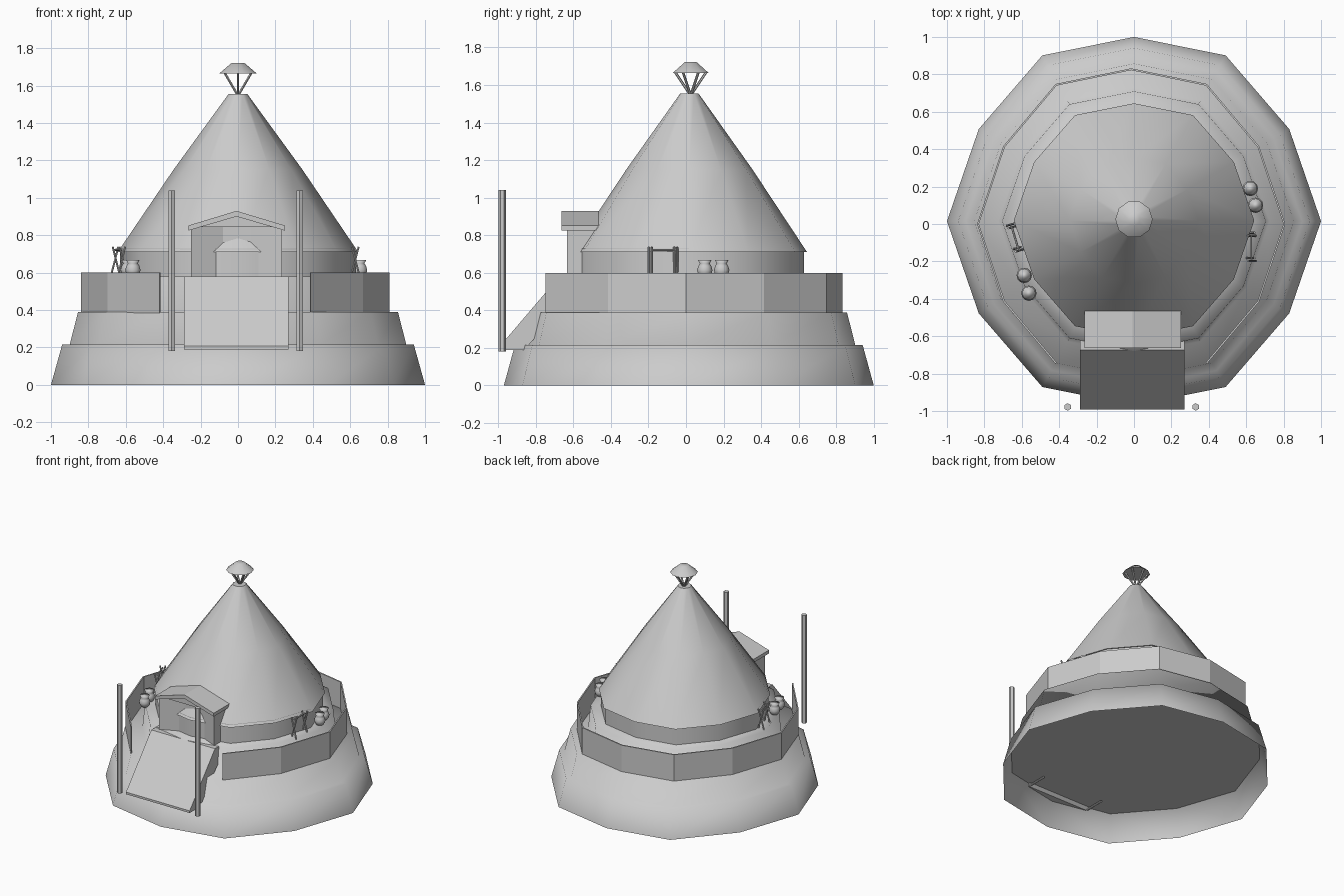
import bpy, bmesh, math
from mathutils import Vector

if "Cube" in bpy.data.objects:
    bpy.data.objects.remove(bpy.data.objects["Cube"])

clay = bpy.data.materials.new("grey_clay")
clay.use_nodes = True
clay.diffuse_color = (0.6, 0.6, 0.6, 1)
clay.node_tree.nodes["Principled BSDF"].inputs["Base Color"].default_value = (0.6, 0.6, 0.6, 1)


def finish(name, bm, smooth=0):
    bmesh.ops.recalc_face_normals(bm, faces=bm.faces[:])
    mesh = bpy.data.meshes.new(name)
    bm.to_mesh(mesh)
    bm.free()
    mesh.materials.append(clay)
    if smooth:
        mesh.polygons.foreach_set("use_smooth", [True] * len(mesh.polygons))
        mesh.set_sharp_from_angle(angle=math.radians(smooth))
    obj = bpy.data.objects.new(name, mesh)
    bpy.context.collection.objects.link(obj)
    return obj


# Twelve-sided plan shared by mound, parapet and roof, mirrored from a quarter
quarter = [(1, 0), (0.83, 0.5), (0.49, 0.9)]
upper = quarter + [(0, 1)] + [(-x, y) for x, y in reversed(quarter)]
plan = upper + [(-x, -y) for x, y in upper[1:-1]]


def circle(n):
    return [(math.cos(math.tau * i / n), math.sin(math.tau * i / n)) for i in range(n)]


def loft(name, shape, profile, centre=(0, 0), squash=1, caps=(False, False), smooth=40):
    """Sweep a plan shape up a (radius, height) profile."""
    bm = bmesh.new()
    rings = [[bm.verts.new((centre[0] + r * x, centre[1] + r * y * squash, z))
              for x, y in shape] for r, z in profile]
    n = len(shape)
    for low, high in zip(rings, rings[1:]):
        for i in range(n):
            j = (i + 1) % n
            bm.faces.new((low[i], low[j], high[j], high[i]))
    if caps[0]:
        bm.faces.new(rings[0][::-1])
    if caps[1]:
        bm.faces.new(rings[-1])
    return finish(name, bm, smooth)


def prism(name, outline, axis, start, end):
    """Extrude a closed 2D outline along x (outline y,z), y (x,z) or z (x,y)."""
    bm = bmesh.new()

    def place(p, d):
        return {"x": (d, *p), "y": (p[0], d, p[1]), "z": (*p, d)}[axis]
    a = [bm.verts.new(place(p, start)) for p in outline]
    b = [bm.verts.new(place(p, end)) for p in outline]
    bm.faces.new(a[::-1])
    bm.faces.new(b)
    for i in range(len(a)):
        j = (i + 1) % len(a)
        bm.faces.new((a[i], a[j], b[j], b[i]))
    return finish(name, bm)


def rods(name, pairs, radius):
    bm = bmesh.new()
    for p, q in pairs:
        p, q = Vector(p), Vector(q)
        new = bmesh.ops.create_cone(bm, cap_ends=True, segments=6, radius1=radius,
                                    radius2=radius, depth=(q - p).length)["verts"]
        turn = Vector((0, 0, 1)).rotation_difference(q - p)
        for v in new:
            v.co = turn @ v.co + (p + q) / 2
    return finish(name, bm)


# Softly shaded terraced mound with a recessed underside
loft("mound", plan, [(1, 0), (0.94, 0.215), (0.9, 0.215), (0.855, 0.39), (0.725, 0.39),
                     (0.705, 0.58), (0.55, 0.58)], (0, 0.015), 0.985, smooth=180)
loft("mound_underside", plan, [(0.94, 0.212)], (0, 0.015), 0.985, (True, False), 0)

# Thin parapet, open at the two front sides
bm = bmesh.new()
order = [(10 + k) % 12 for k in range(11)]
inner, outer = [[[bm.verts.new((plan[i][0] * r - 0.015, plan[i][1] * r * 1.01, z))
                  for z in (0.385, 0.6)] for i in order] for r in (0.814, 0.824)]
for k in range(10):
    (a, b), (c, d) = inner[k], inner[k + 1]
    (e, f), (g, h) = outer[k], outer[k + 1]
    for quad in ((a, b, d, c), (e, g, h, f), (b, f, h, d), (a, c, g, e)):
        bm.faces.new(quad)
for k in (0, -1):
    bm.faces.new((inner[k][0], inner[k][1], outer[k][1], outer[k][0]))
finish("parapet", bm)

# Round house wall and conical roof
loft("house_wall", plan, [(0.63, 0.57), (0.63, 0.73)], (0, 0.015), 0.975)
loft("cone_roof", plan, [(0.6, 0.72), (0.643, 0.71), (0.345, 1.15), (0.05, 1.555)],
     (0, 0.018), 0.975, (True, True))

# Finial cap on struts splaying from one point
loft("finial_cap", circle(10), [(0.1, 1.665), (0.033, 1.722)], (0, 0.025), 1, (True, True), 70)
struts = []
for k in range(6):
    a = math.radians(30 + 60 * k)
    c, s = math.cos(a), math.sin(a)
    struts.append(((0.003 * c, 0.025 + 0.003 * s, 1.55),
                   (0.085 * c, 0.025 + 0.085 * s, 1.672)))
rods("finial_struts", struts, 0.007)

# Entrance ramp on two runners
prism("ramp", [(-0.993, 0.19), (-0.993, 0.207), (-0.675, 0.58), (-0.55, 0.58),
               (-0.55, 0.5), (-0.66, 0.42), (-0.86, 0.19)], "x", -0.29, 0.27)
rods("ramp_runners", [((x, -0.98, 0.198), (x, -0.7, 0.198)) for x in (-0.28, 0.26)], 0.008)

# Porch with recessed folded front, gable and pitched roof
prism("porch_walls", [(-0.25, -0.635), (-0.08, -0.56), (0.07, -0.56), (0.235, -0.635),
                      (0.235, -0.47), (-0.25, -0.47)], "z", 0.57, 0.847)
prism("porch_gable", [(-0.25, 0.845), (0.235, 0.845), (-0.008, 0.91)], "y", -0.64, -0.47)
prism("porch_roof", [(-0.265, 0.825), (-0.008, 0.9), (0.25, 0.825), (0.25, 0.852),
                     (-0.008, 0.93), (-0.265, 0.852)], "y", -0.663, -0.465)

# Tall gate posts
rods("gate_posts", [((x, -0.978, 0.18), (x, -0.978, 1.04)) for x in (-0.355, 0.33)], 0.02)

# Clay pots on the terrace
pot = [(0.02, 0.575), (0.036, 0.595), (0.041, 0.615), (0.034, 0.637), (0.026, 0.65),
       (0.036, 0.667)]
for k, spot in enumerate([(0.622, 0.19), (0.65, 0.1), (-0.587, -0.275), (-0.562, -0.37)]):
    loft(f"pot_{k + 1}", circle(12), pot, spot, 1, (True, True), 180)


# Drying racks: crossed legs at each end with a bar between
def rack(name, start, end):
    start, end = Vector((*start, 0)), Vector((*end, 0))
    along = (end - start).normalized()
    side = Vector((-along.y, along.x, 0))
    pairs = [(start + Vector((0, 0, 0.722)), end + Vector((0, 0, 0.722)))]
    for p in (start, end):
        for s in (-1, 1):
            pairs.append((p + side * 0.025 * s + along * 0.008 * s + Vector((0, 0, 0.575)),
                          p - side * 0.018 * s + along * 0.008 * s + Vector((0, 0, 0.738))))
    rods(name, pairs, 0.006)


rack("left_rack", (0.627, -0.19), (0.627, -0.055))
rack("right_rack", (-0.655, -0.01), (-0.618, -0.135))
